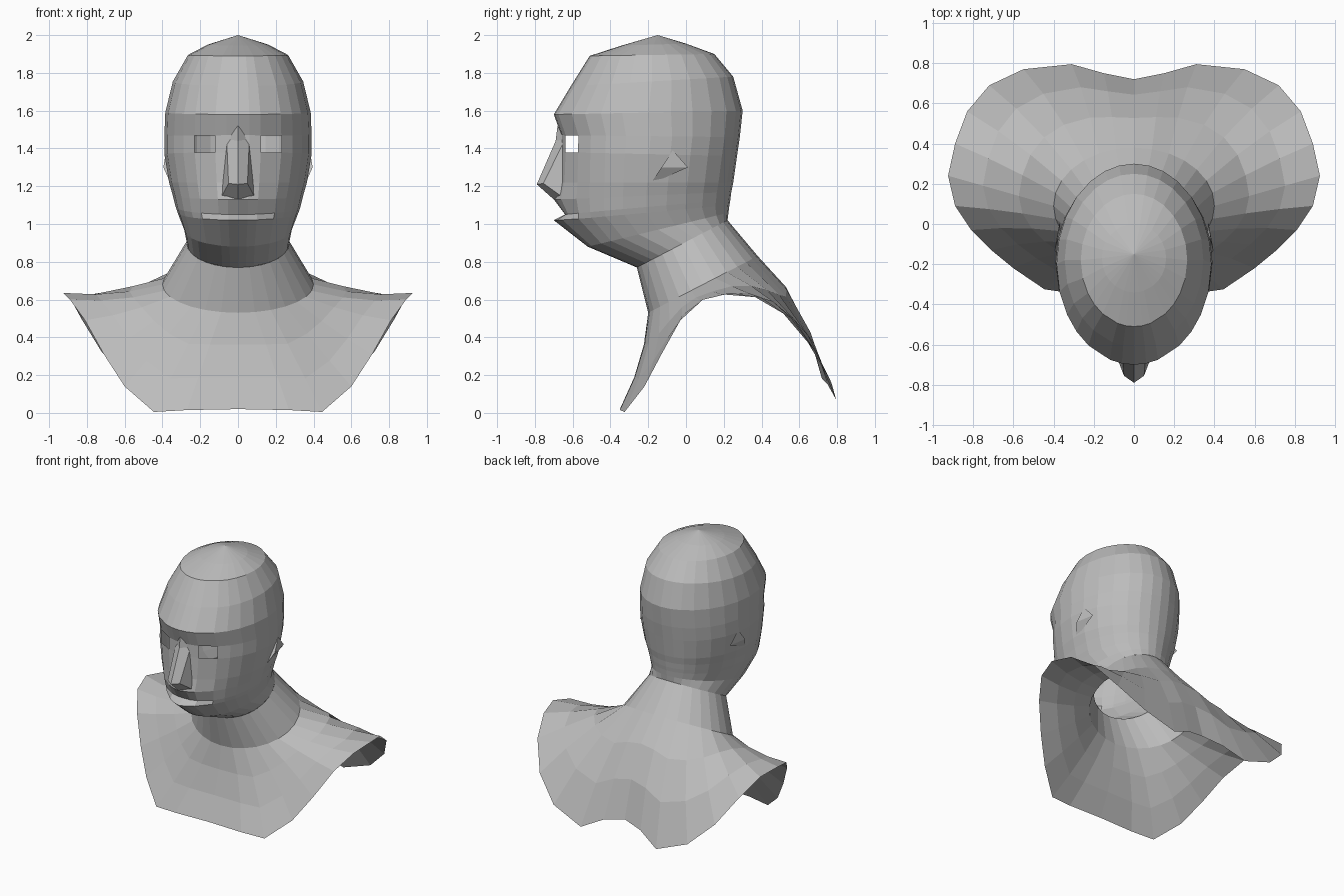
import bpy
import bmesh
from math import sin, cos, pi, radians
from mathutils import Vector

cube = bpy.data.objects.get("Cube")
if cube:
    bpy.data.objects.remove(cube)

grey = bpy.data.materials.new("clay_grey")
grey.use_nodes = True
grey.diffuse_color = (0.5, 0.5, 0.5, 1)
grey.node_tree.nodes["Principled BSDF"].inputs["Base Color"].default_value = (0.5, 0.5, 0.5, 1)


def finish(name, bm):
    """Turn a half mesh into a mirrored, flat shaded object."""
    mesh = bpy.data.meshes.new(name)
    bm.to_mesh(mesh)
    bm.free()
    mesh.materials.append(grey)
    obj = bpy.data.objects.new(name, mesh)
    bpy.context.collection.objects.link(obj)
    mirror = obj.modifiers.new("Mirror", 'MIRROR')
    mirror.use_clip = True
    mirror.merge_threshold = 0.001
    return obj


def half_ring(angles, front_y, front_z, back_y, back_z, width, bump=0.0):
    """Tilted half ellipse from the front to the back; bump moves its front only."""
    points = []
    for a in angles:
        s = (1 - cos(a)) / 2
        y = front_y + (back_y - front_y) * s + bump * max(0, 1 - a / radians(42))
        points.append(Vector((width * sin(a), y, front_z + (back_z - front_z) * s)))
    return points


def loft(bm, rings):
    """Bridge half rings, listed from the top down; returns faces by row and column."""
    verts = [[bm.verts.new(p) for p in ring] for ring in rings]
    faces = {}
    for r in range(len(rings) - 1):
        for c in range(len(rings[0]) - 1):
            faces[r, c] = bm.faces.new((verts[r][c], verts[r + 1][c],
                                        verts[r + 1][c + 1], verts[r][c + 1]))
    return verts, faces


# Head: rows of front y, front z, back y, back z, half width, front bump
rows = [
    (-.34, 1.945, .00, 1.955, .16, 0),
    (-.51, 1.89, .15, 1.90, .265, 0),
    (-.61, 1.73, .25, 1.78, .345, 0),
    (-.70, 1.58, .30, 1.60, .385, 0),
    (-.66, 1.47, .285, 1.46, .39, 0),
    (-.66, 1.38, .27, 1.36, .39, 0),
    (-.66, 1.22, .25, 1.22, .365, -.01),
    (-.66, 1.13, .24, 1.17, .345, -.04),
    (-.655, 1.05, .235, 1.13, .33, .015),
    (-.645, 1.02, .23, 1.10, .32, -.055),
    (-.52, .88, .225, 1.06, .285, 0),
    (-.26, .77, .22, 1.02, .27, 0),
]
columns = [radians(a) for a in (0, 9, 18, 36, 48, 60, 74, 90, 104, 118, 132, 146, 158, 169, 180)]
bm = bmesh.new()
verts, faces = loft(bm, [half_ring(columns, *row) for row in rows])
crown = bm.verts.new((0, -.15, 2))
for a, b in zip(verts[0], verts[0][1:]):
    bm.faces.new((crown, a, b))

# Eye opening with a narrow lid
eye = faces[4, 2]
bmesh.ops.inset_individual(bm, faces=[eye], thickness=0.014, depth=-0.012)
bmesh.ops.delete(bm, geom=[eye], context='FACES')
finish("head", bm)

# Nose: bridge, tip and wing
bm = bmesh.new()
bridge, tip, base, brow, wing, nostril = [bm.verts.new(p) for p in (
    (0, -.69, 1.44), (0, -.79, 1.21), (0, -.70, 1.13),
    (.06, -.64, 1.45), (.09, -.65, 1.14), (.05, -.755, 1.215))]
top = bm.verts.new((0, -.68, 1.52))
for face in ((top, bridge, brow), (bridge, tip, nostril, brow),
             (brow, nostril, wing), (tip, base, wing, nostril)):
    bm.faces.new(face)
finish("nose", bm)

# Ear stubs
bm = bmesh.new()
front, back, top, apex = [bm.verts.new(p) for p in (
    (.355, -.19, 1.21), (.37, .01, 1.30), (.38, -.07, 1.39), (.395, -.13, 1.30))]
for face in ((front, apex, top), (front, back, apex), (apex, back, top)):
    bm.faces.new(face)
finish("ears", bm)

# Neck and shoulders: an open shell flowing to a scalloped rim
rim = [Vector(p) for p in (
    (0, -.35, .02), (.27, -.35, .015), (.445, -.325, .005), (.6, -.22, .14),
    (.71, -.13, .31), (.81, -.03, .49), (.89, .09, .6), (.925, .24, .635),
    (.89, .4, .61), (.83, .56, .5), (.72, .69, .32), (.55, .77, .16),
    (.31, .795, .07), (.15, .75, .15), (0, .72, .18))]
even = [pi * i / (len(rim) - 1) for i in range(len(rim))]
neck_top = half_ring(even, -.26, .77, .22, 1.02, .27)
neck_base = half_ring(even, -.20, .53, .38, .83, .40)
rings = [neck_top, neck_base]
for t in (.33, .67):
    ring = []
    for a, p, q in zip(even, neck_base, rim):
        back = max(0, -cos(a))
        front = max(0, cos(a))
        bulge = Vector((0, .03 * front + .04 * back, .06 * back - .025 * sin(a) ** 4))
        ring.append(p.lerp(q, t) + bulge * 4 * t * (1 - t))
    rings.append(ring)
rings.append(rim)
bm = bmesh.new()
loft(bm, rings)
finish("neck_and_shoulders", bm)
